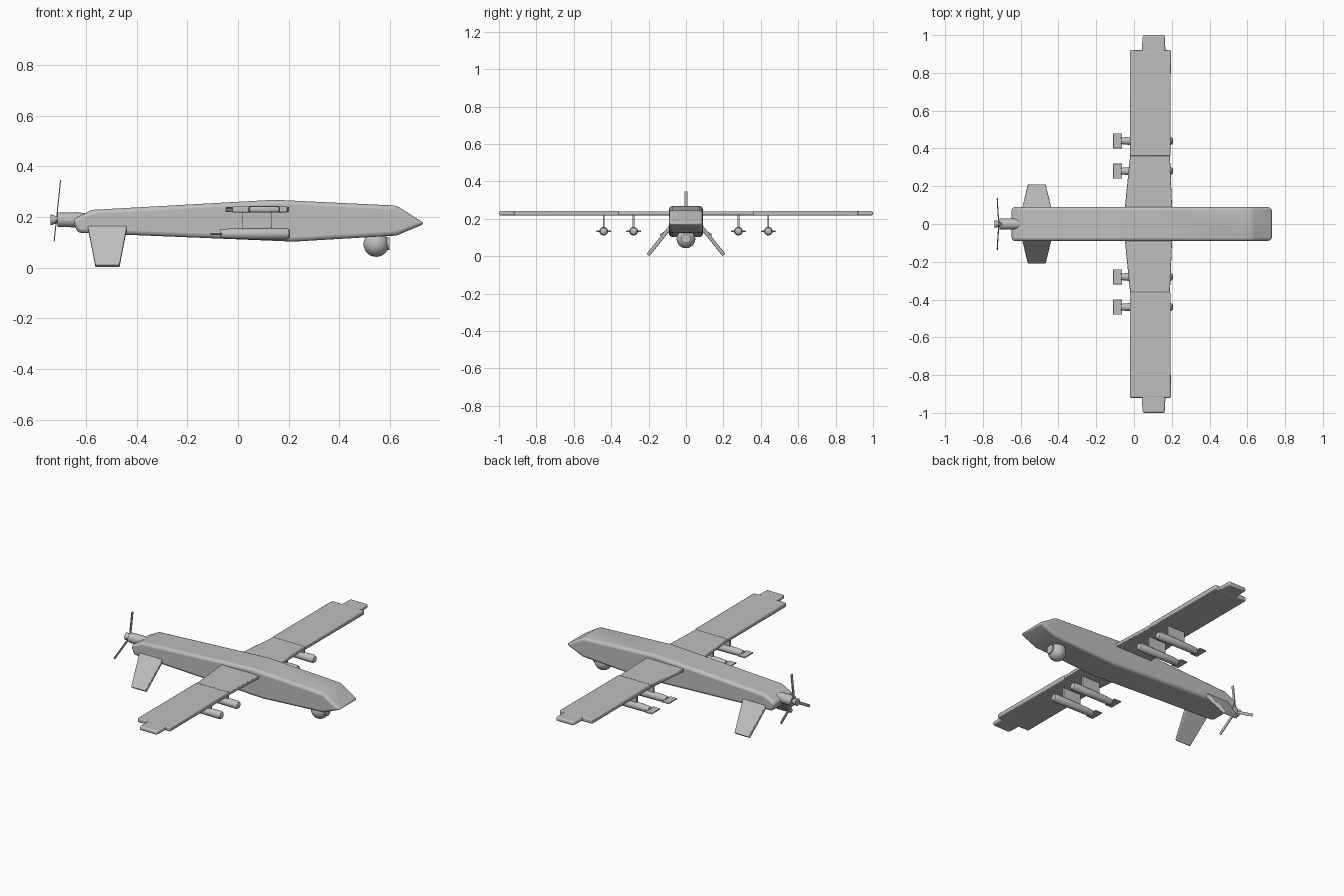
import bpy, bmesh, math
from mathutils import Vector, Matrix

if "Cube" in bpy.data.objects:
    bpy.data.objects.remove(bpy.data.objects["Cube"])

grey = bpy.data.materials.new("plain grey")
grey.diffuse_color = (0.52, 0.52, 0.52, 1)
grey.use_nodes = True
grey.node_tree.nodes["Principled BSDF"].inputs["Base Color"].default_value = grey.diffuse_color


def finish(name, bm, bevel=0.0, segments=2):
    bmesh.ops.recalc_face_normals(bm, faces=bm.faces)
    mesh = bpy.data.meshes.new(name)
    bm.to_mesh(mesh)
    bm.free()
    mesh.materials.append(grey)
    ob = bpy.data.objects.new(name, mesh)
    bpy.context.collection.objects.link(ob)
    if bevel:
        mod = ob.modifiers.new("bevel", 'BEVEL')
        mod.width, mod.segments = bevel, segments
        mod.limit_method, mod.angle_limit = 'ANGLE', math.radians(25)
    bpy.ops.object.select_all(action='DESELECT')
    ob.select_set(True)
    bpy.context.view_layer.objects.active = ob
    bpy.ops.object.shade_smooth_by_angle(angle=math.radians(35))
    return ob


def prism(name, outline, offset, bevel=0.0, segments=2):
    """Flat outline of 3D points, extruded by an offset vector."""
    bm = bmesh.new()
    face = bm.faces.new([bm.verts.new(p) for p in outline])
    new = bmesh.ops.extrude_face_region(bm, geom=[face])["geom"]
    bmesh.ops.translate(bm, vec=offset, verts=[v for v in new if isinstance(v, bmesh.types.BMVert)])
    return finish(name, bm, bevel, segments)


def box(name, lo, hi, bevel=0.0):
    outline = [(lo[0], lo[1], lo[2]), (hi[0], lo[1], lo[2]),
               (hi[0], hi[1], lo[2]), (lo[0], hi[1], lo[2])]
    return prism(name, outline, (0, 0, hi[2] - lo[2]), bevel)


def lathe_x(name, profile, y, z, n=24):
    """Body of revolution along x from (x, radius) pairs, capped at the ends."""
    bm = bmesh.new()
    rings = [[bm.verts.new((x, y + r * math.cos(2 * math.pi * i / n),
                            z + r * math.sin(2 * math.pi * i / n))) for i in range(n)]
             for x, r in profile]
    for a, b in zip(rings, rings[1:]):
        for i in range(n):
            bm.faces.new((a[i], a[(i + 1) % n], b[(i + 1) % n], b[i]))
    bm.faces.new(rings[0])
    bm.faces.new(rings[-1])
    return finish(name, bm)


# Fuselage: side profile extruded across the width
side = [(0.737, 0.174), (0.625, 0.245), (0.145, 0.268), (-0.578, 0.228), (-0.652, 0.19),
        (-0.633, 0.138), (0.22, 0.103), (0.625, 0.127)]
prism("fuselage", [(x, -0.09, z) for x, z in side], (0, 0.18, 0), 0.016, 3)

# Sensor ball with its lens under the nose
bm = bmesh.new()
bmesh.ops.create_uvsphere(bm, u_segments=32, v_segments=16, radius=0.05,
                          matrix=Matrix.Translation((0.545, 0, 0.093)))
finish("sensor_ball", bm)
lathe_x("sensor_lens", [(0.575, 0.025), (0.597, 0.025)], 0, 0.095)

# Engine cowl and propeller hub
lathe_x("engine_cowl", [(-0.56, 0.02), (-0.635, 0.03), (-0.712, 0.028)], 0, 0.189)
lathe_x("propeller_hub", [(-0.70, 0.014), (-0.722, 0.016), (-0.739, 0.022)], 0, 0.189)

# Three propeller blades on a slightly tilted disc
for k in range(3):
    blade = box("propeller_blade_%d" % (k + 1), (-0.002, -0.008, 0), (0.002, 0.008, 0.157))
    blade.matrix_world = (Matrix.Translation((-0.716, 0, 0.189))
                          @ Matrix.Rotation(math.radians(6), 4, 'Y')
                          @ Matrix.Rotation(math.radians(120 * k), 4, 'X'))

for s, label in ((1, "left"), (-1, "right")):
    # Wing: tapered root, straight panel, narrow tip
    root = [(-0.052, 0.05), (0.203, 0.05), (0.19, 0.37), (-0.02, 0.37)]
    prism(label + "_wing_root", [(x, s * y, 0.219) for x, y in root], (0, 0, 0.020), 0.004)
    panel = [(-0.022, 0.36), (0.193, 0.36), (0.195, 0.92), (-0.022, 0.92)]
    prism(label + "_wing_panel", [(x, s * y, 0.217) for x, y in panel], (0, 0, 0.026), 0.006)
    tip = [(0.04, 0.90), (0.167, 0.90), (0.163, 1.0), (0.046, 1.0)]
    prism(label + "_wing_tip", [(x, s * y, 0.218) for x, y in tip], (0, 0, 0.024), 0.009, 3)

    # Tail fin slanting down and outward
    a, b = Vector((0, s * 0.074, 0.168)), Vector((0, s * 0.203, 0.007))
    normal = Vector((0, s * 0.161, 0.129)).normalized() * 0.02
    fin = [a + Vector((-0.594, 0, 0)), a + Vector((-0.436, 0, 0)),
           b + Vector((-0.467, 0, 0)), b + Vector((-0.562, 0, 0))]
    prism(label + "_tail_fin", [p - normal / 2 for p in fin], normal, 0.004)

    # Stores: pylon, round body and flat tail plate
    for k, y in enumerate((0.28, 0.44)):
        y *= s
        tag = "%s_%d" % (label, k + 1)
        box("pylon_" + tag, (0.015, y - 0.005, 0.145), (0.132, y + 0.005, 0.225))
        lathe_x("store_body_" + tag, [(-0.07, 0.017), (-0.03, 0.021), (0.19, 0.023),
                                      (0.201, 0.018), (0.206, 0.009)], y, 0.134)
        box("store_tail_" + tag, (-0.11, y - 0.04, 0.130), (-0.063, y + 0.04, 0.137), 0.002)
